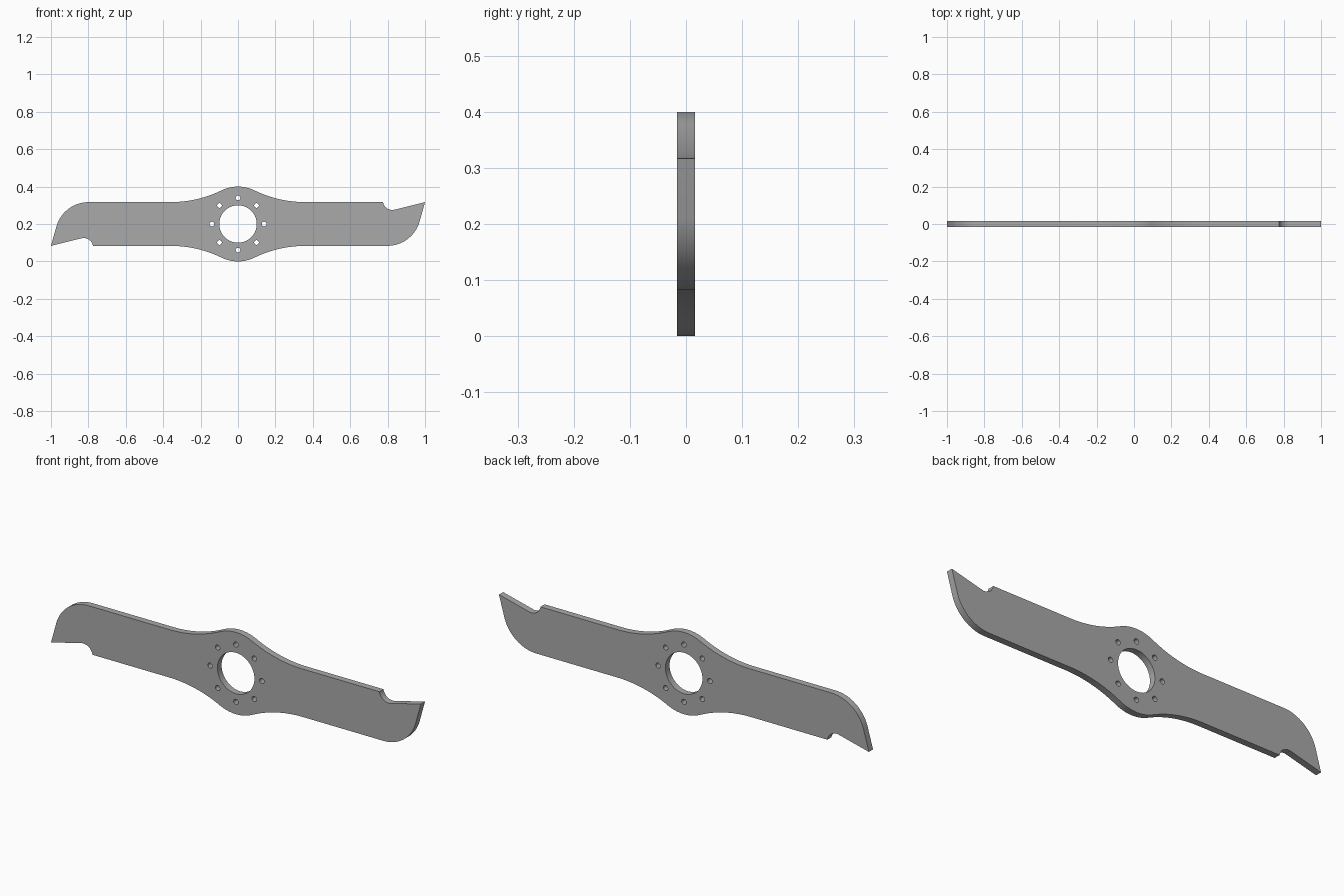
import bpy
from math import radians, sin, cos, pi, atan
from mathutils import Matrix

if "Cube" in bpy.data.objects:
    bpy.data.objects.remove(bpy.data.objects["Cube"])

THICK = 0.032
MID_Z = 0.2      # height of the hub centre
EDGE = 0.117     # half height of the straight blade
HUB = 0.2        # hub outer radius
FLARE_X = 0.36   # where the hub flare meets the straight edge


def arc(cx, cy, r, start, end, n):
    """Points along a circular arc, angles in degrees."""
    angles = [radians(start + (end - start) * i / n) for i in range(n + 1)]
    return [(cx + r * cos(a), cy + r * sin(a)) for a in angles]


# Hub crown and the flare tangent to it
half = 2 * atan((HUB - EDGE) / FLARE_X)
flare_r = FLARE_X / sin(half) - HUB
turn = half * 180 / pi
crown = arc(0, 0, HUB, 90, 90 - turn, 10)
flare = arc(FLARE_X, EDGE + flare_r, flare_r, 270 - turn, 270, 14)
upper = crown + flare[1:]

# Right half of the outline: flare, notch, hooked tip, rounded corner, lower flare
right = upper + arc(0.825, 0.125, 0.05, 189, 285, 12) + [(1.0, EDGE)]
right += arc(0.798, EDGE * -1 + 0.18, 0.18, -18, -90, 18)
right += [(x, -y) for x, y in reversed(upper)]

# Half-turn symmetry gives the other half
outline = right[:-1] + [(-x, -y) for x, y in right[:-1]]

# Centre bore and ring of bolt holes
loops = [outline, arc(0, 0, 0.1, 0, 360, 64)[:-1]]
for bx, by in arc(0, 0, 0.14, 0, 360, 8)[:-1]:
    loops.append(arc(bx, by, 0.0125, 0, 360, 20)[:-1])

# Flat filled profile extruded to the plate thickness
curve = bpy.data.curves.new("blade_profile", "CURVE")
curve.dimensions = "2D"
curve.fill_mode = "BOTH"
curve.extrude = THICK / 2
for pts in loops:
    spline = curve.splines.new("POLY")
    spline.points.add(len(pts) - 1)
    for p, (x, y) in zip(spline.points, pts):
        p.co = (x, y, 0, 1)
    spline.use_cyclic_u = True

blade = bpy.data.objects.new("cutter_blade", curve)
bpy.context.collection.objects.link(blade)
bpy.ops.object.select_all(action="DESELECT")
blade.select_set(True)
bpy.context.view_layer.objects.active = blade
bpy.ops.object.convert(target="MESH")
blade = bpy.context.view_layer.objects.active

# Stand the plate upright with its hub at mid height
blade.data.transform(Matrix.Translation((0, 0, MID_Z)) @ Matrix.Rotation(pi / 2, 4, "X"))

# Steel grey
steel = bpy.data.materials.new("steel_grey")
steel.use_nodes = True
colour = (0.4, 0.4, 0.4, 1)
steel.diffuse_color = colour
steel.node_tree.nodes["Principled BSDF"].inputs["Base Color"].default_value = colour
blade.data.materials.clear()
blade.data.materials.append(steel)
bpy.ops.object.shade_smooth_by_angle(angle=radians(30))
